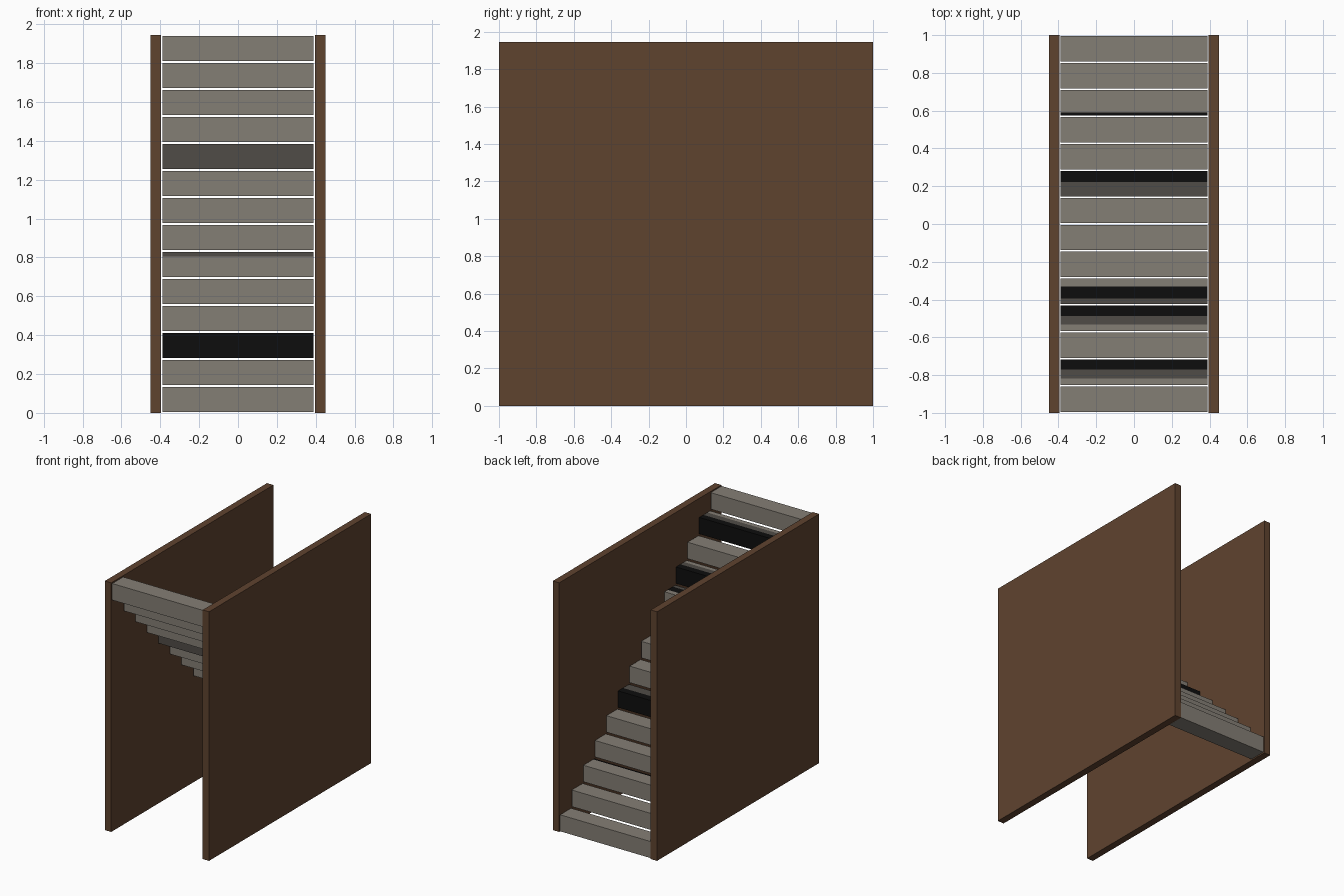
import bpy, bmesh
from mathutils import Vector

if "Cube" in bpy.data.objects:
    bpy.data.objects.remove(bpy.data.objects["Cube"])


def srgb(r, g, b):
    f = lambda c: c / 12.92 if c <= 0.04045 else ((c + 0.055) / 1.055) ** 2.4
    return (f(r / 255), f(g / 255), f(b / 255), 1)


def material(name, rgb):
    m = bpy.data.materials.new(name)
    m.diffuse_color = srgb(*rgb)
    m.use_nodes = True
    m.node_tree.nodes["Principled BSDF"].inputs["Base Color"].default_value = m.diffuse_color
    return m


GREY = material("stone grey", (132, 126, 117))
DARK = material("dark grey", (80, 76, 71))
BLACK = material("black", (13, 13, 13))
BROWN = material("brown wood", (95, 67, 47))

COUNT, HEIGHT = 14, 1.944
RUN, RISE = 2 / COUNT, HEIGHT / COUNT
D, H, W = RUN - 0.008, RISE - 0.010, 0.778      # size of one step


def box(name, size, loc, mats, paint=None):
    bm = bmesh.new()
    bmesh.ops.create_cube(bm, size=1)
    bmesh.ops.scale(bm, vec=size, verts=bm.verts)
    if paint:
        paint(bm)
    me = bpy.data.meshes.new(name)
    bm.to_mesh(me)
    bm.free()
    for m in mats:
        me.materials.append(m)
    ob = bpy.data.objects.new(name, me)
    ob.location = loc
    bpy.context.collection.objects.link(ob)
    return ob


# Painted bands: distance travelled forward from the back top edge,
# over the tread, down the front and under the step
def band_painter(start, middle, end):
    def paint(bm):
        for t in (start, middle, end):
            if 0 < t < D:
                co, no = Vector((0, D / 2 - t, 0)), Vector((0, 1, 0))
            elif D < t < D + H - 0.001:
                co, no = Vector((0, 0, H / 2 - (t - D))), Vector((0, 0, 1))
            else:
                continue
            bmesh.ops.bisect_plane(bm, geom=bm.verts[:] + bm.edges[:] + bm.faces[:],
                                   plane_co=co, plane_no=no)
        bm.normal_update()
        for f in bm.faces:
            c, n = f.calc_center_median(), f.normal
            if n.z > 0.5:
                t = D / 2 - c.y
            elif n.y < -0.5:
                t = D + H / 2 - c.z
            elif n.y > 0.5:
                t = c.z - H / 2
            elif n.z < -0.5:
                t = D + H + c.y + D / 2
            else:
                continue                         # step ends stay grey
            if start <= t < middle:
                f.material_index = 2
            elif middle <= t < end:
                f.material_index = 1
    return paint


bands = {
    2: (0.120, D + H, D + H + D),
    5: (-H, 0.060, 0.157),
    9: (0.040, 0.104, D + H),
    10: (-H, 0.055, 0.100),
    12: (-H, 0.052, 0.100),
}

# Steps rise from the back to the front
for i in range(COUNT):
    loc = (0, 1 - RUN * (i + 0.5), RISE * (i + 0.5))
    paint = band_painter(*bands[i]) if i in bands else None
    box(f"step_{i + 1}", (W, D, H), loc, (GREY, DARK, BLACK), paint)

# Side walls
for side, name in ((-1, "left_wall"), (1, "right_wall")):
    box(name, (0.055, 2, HEIGHT), (side * 0.4225, 0, HEIGHT / 2), (BROWN,))
